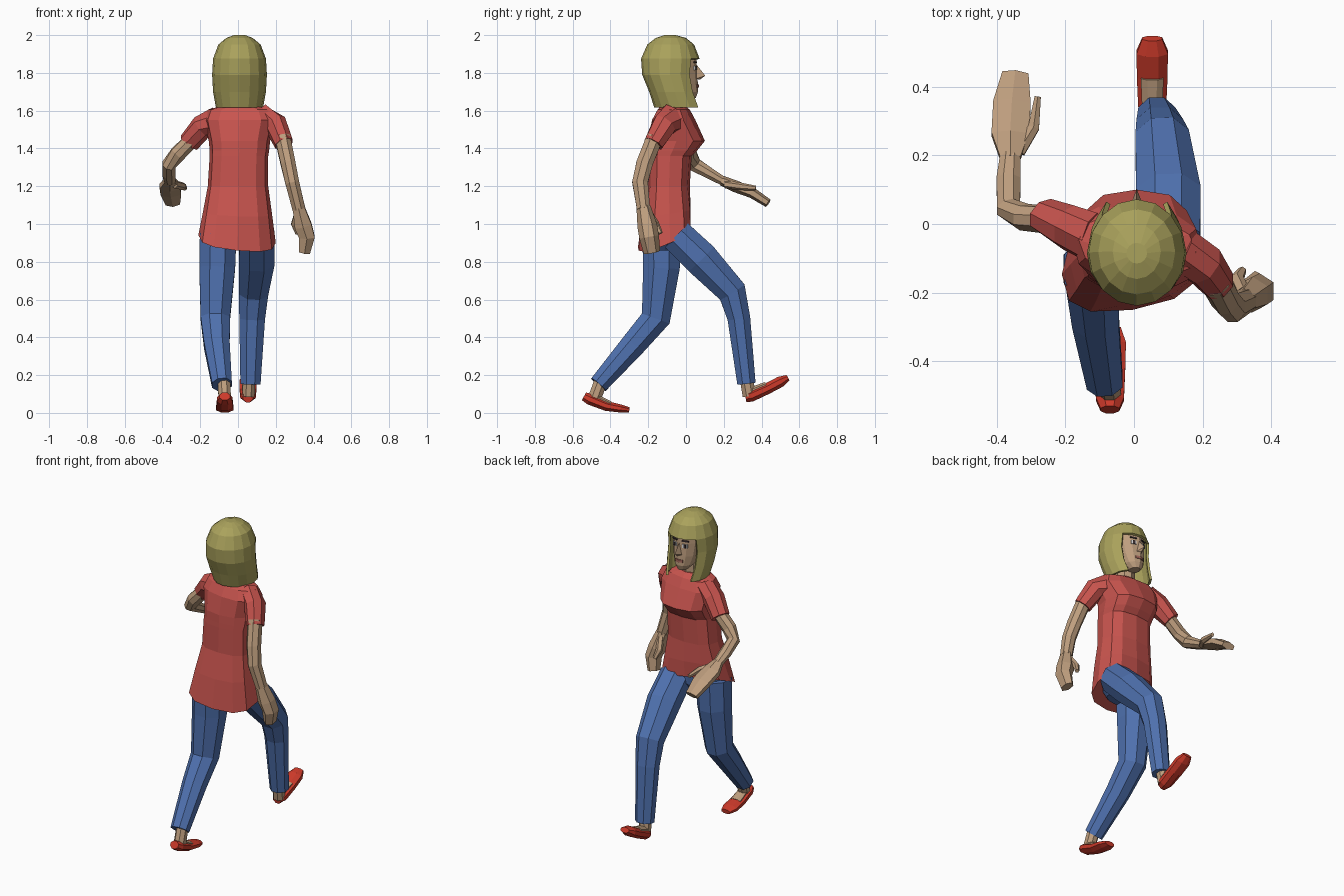
import bpy, bmesh, math
from mathutils import Vector


def material(name, r, g, b):
    m = bpy.data.materials.new(name)
    lin = [((c / 255 + 0.055) / 1.055) ** 2.4 for c in (r, g, b)]
    m.diffuse_color = (*lin, 1)
    return m


HAIR = material("blonde_hair", 170, 162, 92)
SHIRT = material("red_shirt", 200, 84, 78)
DENIM = material("blue_denim", 79, 113, 175)
SKIN = material("skin", 190, 158, 126)
SHOE = material("red_shoe", 205, 58, 42)
WHITE = material("eye_white", 225, 225, 225)
DARK = material("dark_brown", 60, 48, 50)
LIPS = material("lips", 165, 105, 92)


def make(name, verts, faces, mat):
    bm = bmesh.new()
    vs = [bm.verts.new(v) for v in verts]
    for f in faces:
        bm.faces.new([vs[i] for i in f])
    bmesh.ops.recalc_face_normals(bm, faces=bm.faces)
    me = bpy.data.meshes.new(name)
    bm.to_mesh(me)
    bm.free()
    me.materials.append(mat)
    ob = bpy.data.objects.new(name, me)
    bpy.context.collection.objects.link(ob)
    return ob


def loft(name, rings, mat, skip=None, caps=(True, True)):
    """Skin a list of equal vertex rings; skip(row, column) leaves openings."""
    n = len(rings[0])
    verts = [v for r in rings for v in r]
    faces = []
    for j in range(len(rings) - 1):
        for i in range(n):
            if skip and skip(j, i):
                continue
            k = (i + 1) % n
            faces.append((j * n + i, j * n + k, (j + 1) * n + k, (j + 1) * n + i))
    if caps[0]:
        faces.append(tuple(range(n)))
    if caps[1]:
        faces.append(tuple(range(len(verts) - n, len(verts))))
    return make(name, verts, faces, mat)


def limb(name, path, mat, n=8):
    """Tube along (x, y, z, half width, half depth) stations."""
    pts = [Vector(p[:3]) for p in path]
    rings = []
    for i, p in enumerate(path):
        t = (pts[min(i + 1, len(pts) - 1)] - pts[max(i - 1, 0)]).normalized()
        w = Vector((1, 0, 0))
        w = (w - t * w.dot(t)).normalized()
        d = t.cross(w)
        ring = []
        for k in range(n):
            a = 2 * math.pi * (k + 0.5) / n
            ring.append(pts[i] + w * p[3] * 1.05 * math.cos(a) + d * p[4] * 1.05 * math.sin(a))
        rings.append(ring)
    return loft(name, rings, mat)


def level_ring(z, x0, x1, y0, y1, n=12, yaw=0, sx=0, sy=0, power=1.0):
    """Rounded horizontal ring with optional twist and slope."""
    cx, cy, rx, ry = (x0 + x1) / 2, (y0 + y1) / 2, (x1 - x0) / 2, (y1 - y0) / 2
    ring = []
    for k in range(n):
        a = 2 * math.pi * k / n
        c, s = math.cos(a), math.sin(a)
        x = rx * math.copysign(abs(c) ** power, c)
        y = ry * math.copysign(abs(s) ** power, s)
        y += x * math.tan(yaw)
        ring.append((cx + x, cy + y, z + sx * x + sy * y))
    return ring


# Shirt body, from the slanted hem up to the neckline
loft("shirt_body", [
    level_ring(0.92, -0.21, 0.2, -0.25, 0.02, yaw=0.15, sx=-0.17, sy=0.45, power=0.75),
    level_ring(1.06, -0.185, 0.18, -0.23, 0.025, yaw=0.08, sx=-0.05, sy=0.15, power=0.75),
    level_ring(1.2, -0.16, 0.16, -0.2, 0.02, power=0.75),
    level_ring(1.36, -0.15, 0.16, -0.2, 0.03, power=0.75),
    level_ring(1.39, -0.15, 0.165, -0.2, 0.06, power=0.75),
    level_ring(1.44, -0.155, 0.17, -0.2, 0.1, power=0.75),
    level_ring(1.55, -0.18, 0.2, -0.18, 0.05, yaw=-0.1, power=0.75),
    level_ring(1.605, -0.16, 0.18, -0.15, 0.02, yaw=-0.1, power=0.8),
    level_ring(1.63, -0.07, 0.09, -0.13, -0.01),
], SHIRT)

# Sleeves
limb("left_sleeve", [(-0.12, -0.04, 1.55, 0.06, 0.08), (-0.19, -0.01, 1.515, 0.06, 0.065),
                     (-0.26, 0.025, 1.43, 0.055, 0.048)], SHIRT)
limb("right_sleeve", [(0.13, -0.07, 1.56, 0.06, 0.08), (0.2, -0.115, 1.525, 0.06, 0.065),
                      (0.243, -0.172, 1.425, 0.05, 0.052)], SHIRT)

# Bare arms, hands and thumbs
limb("left_arm", [(-0.23, 0.01, 1.46, 0.04, 0.04), (-0.32, 0.02, 1.37, 0.042, 0.038),
                  (-0.365, 0.045, 1.315, 0.036, 0.038), (-0.365, 0.13, 1.265, 0.036, 0.03),
                  (-0.36, 0.2, 1.225, 0.03, 0.024)], SKIN)
limb("left_hand", [(-0.36, 0.19, 1.23, 0.032, 0.025), (-0.36, 0.26, 1.2, 0.06, 0.03),
                   (-0.355, 0.35, 1.165, 0.06, 0.027), (-0.345, 0.435, 1.11, 0.042, 0.022)], SKIN, 6)
limb("left_thumb", [(-0.335, 0.21, 1.21, 0.02, 0.02), (-0.292, 0.28, 1.2, 0.018, 0.02),
                    (-0.28, 0.37, 1.19, 0.01, 0.012)], SKIN, 6)
limb("right_arm", [(0.235, -0.165, 1.46, 0.042, 0.045), (0.265, -0.22, 1.32, 0.04, 0.045),
                   (0.287, -0.243, 1.22, 0.038, 0.043), (0.322, -0.225, 1.08, 0.035, 0.036)], SKIN)
limb("right_hand", [(0.32, -0.225, 1.09, 0.034, 0.036), (0.345, -0.205, 0.99, 0.05, 0.05),
                    (0.365, -0.195, 0.93, 0.045, 0.05), (0.352, -0.18, 0.85, 0.032, 0.042)], SKIN, 6)
limb("right_thumb", [(0.318, -0.2, 1.06, 0.02, 0.02), (0.3, -0.16, 1.0, 0.02, 0.018),
                     (0.315, -0.135, 0.95, 0.012, 0.012)], SKIN, 6)

# Trousers
loft("trouser_seat", [level_ring(0.86, -0.1, 0.1, -0.17, -0.06),
                      level_ring(0.92, -0.18, 0.17, -0.22, -0.01, yaw=0.15),
                      level_ring(1.02, -0.17, 0.16, -0.2, 0.0)], DENIM)
limb("right_trouser_leg", [(0.1, -0.05, 0.94, 0.095, 0.09), (0.1, 0.08, 0.815, 0.097, 0.095),
                           (0.082, 0.245, 0.64, 0.08, 0.078), (0.075, 0.28, 0.5, 0.07, 0.062),
                           (0.066, 0.32, 0.155, 0.055, 0.05)], DENIM)
limb("left_trouser_leg", [(-0.105, -0.13, 0.95, 0.1, 0.105), (-0.11, -0.13, 0.77, 0.098, 0.1),
                          (-0.12, -0.16, 0.5, 0.08, 0.08), (-0.112, -0.28, 0.36, 0.07, 0.068),
                          (-0.085, -0.463, 0.15, 0.054, 0.052)], DENIM)

# Ankles, insteps and shoes
limb("right_ankle", [(0.06, 0.32, 0.18, 0.034, 0.036), (0.055, 0.335, 0.09, 0.034, 0.036)], SKIN)
limb("right_instep", [(0.053, 0.325, 0.105, 0.03, 0.025), (0.053, 0.425, 0.148, 0.034, 0.017)], SKIN)
limb("left_ankle", [(-0.075, -0.45, 0.17, 0.034, 0.036), (-0.07, -0.485, 0.075, 0.034, 0.036)], SKIN)
limb("left_instep", [(-0.07, -0.49, 0.085, 0.03, 0.022), (-0.07, -0.4, 0.046, 0.034, 0.016)], SKIN)
limb("right_shoe", [(0.053, 0.315, 0.085, 0.028, 0.03), (0.053, 0.345, 0.09, 0.042, 0.032),
                    (0.053, 0.43, 0.128, 0.046, 0.03), (0.053, 0.5, 0.165, 0.047, 0.03),
                    (0.053, 0.54, 0.187, 0.03, 0.016)], SHOE)
limb("left_shoe", [(-0.07, -0.54, 0.088, 0.028, 0.024), (-0.07, -0.51, 0.072, 0.042, 0.03),
                   (-0.07, -0.42, 0.036, 0.046, 0.027), (-0.07, -0.345, 0.023, 0.048, 0.022),
                   (-0.07, -0.3, 0.016, 0.032, 0.014)], SHOE)

# Neck and head
CX = 0.008
loft("neck", [level_ring(1.6, -0.05, 0.066, -0.13, -0.015, 8),
              level_ring(1.74, -0.045, 0.061, -0.12, -0.01, 8)], SKIN)
loft("head", [level_ring(z, CX - w, CX + w, b, f) for z, w, b, f in (
    (1.668, 0.03, -0.02, 0.052), (1.70, 0.06, -0.08, 0.064), (1.76, 0.08, -0.12, 0.062),
    (1.84, 0.09, -0.14, 0.057), (1.9, 0.085, -0.14, 0.055), (1.94, 0.05, -0.1, 0.02))], SKIN)
make("nose", [(CX, 0.055, 1.845), (CX, 0.102, 1.785), (CX - 0.02, 0.05, 1.768),
              (CX + 0.02, 0.05, 1.768), (CX, 0.075, 1.765)],
     [(0, 2, 1), (0, 1, 3), (1, 2, 4), (1, 4, 3), (0, 3, 4, 2)], SKIN)


# Thin face details that follow the curve of the face
def face_plate(name, x0, x1, z0, z1, y, mat):
    quad = []
    for x, z in ((x0, z0), (x1, z0), (x1, z1), (x0, z1)):
        quad.append((CX + x, y - 0.3 * abs(x), z))
    back = [(x, yy - 0.008, z) for x, yy, z in quad]
    sides = [(i, (i + 1) % 4, (i + 1) % 4 + 4, i + 4) for i in range(4)]
    make(name, quad + back, [(0, 1, 2, 3), (4, 5, 6, 7)] + sides, mat)


for side, s in (("left", -1), ("right", 1)):
    face_plate(side + "_eye", s * 0.02, s * 0.05, 1.815, 1.837, 0.063, WHITE)
    face_plate(side + "_iris", s * 0.029, s * 0.042, 1.815, 1.837, 0.065, DARK)
    face_plate(side + "_eyebrow", s * 0.017, s * 0.055, 1.853, 1.861, 0.063, DARK)
    face_plate(side + "_lip", 0, s * 0.026, 1.722, 1.738, 0.068, LIPS)

# Bobbed hair shell, open around the face below the fringe
hair = loft("hair", [level_ring(z, CX - w, CX + w, b, f, 16) for z, w, b, f in (
    (2.0, 0.03, -0.115, -0.055), (1.985, 0.07, -0.16, 0.0), (1.95, 0.112, -0.205, 0.043),
    (1.875, 0.14, -0.238, 0.072), (1.79, 0.145, -0.232, 0.062),
    (1.7, 0.14, -0.195, 0.075), (1.617, 0.125, -0.168, 0.105))],
    HAIR, skip=lambda j, i: j >= 3 and 2 <= i <= 5, caps=(True, False))
shell = hair.modifiers.new("thickness", "SOLIDIFY")
shell.thickness = 0.014
shell.offset = -1
